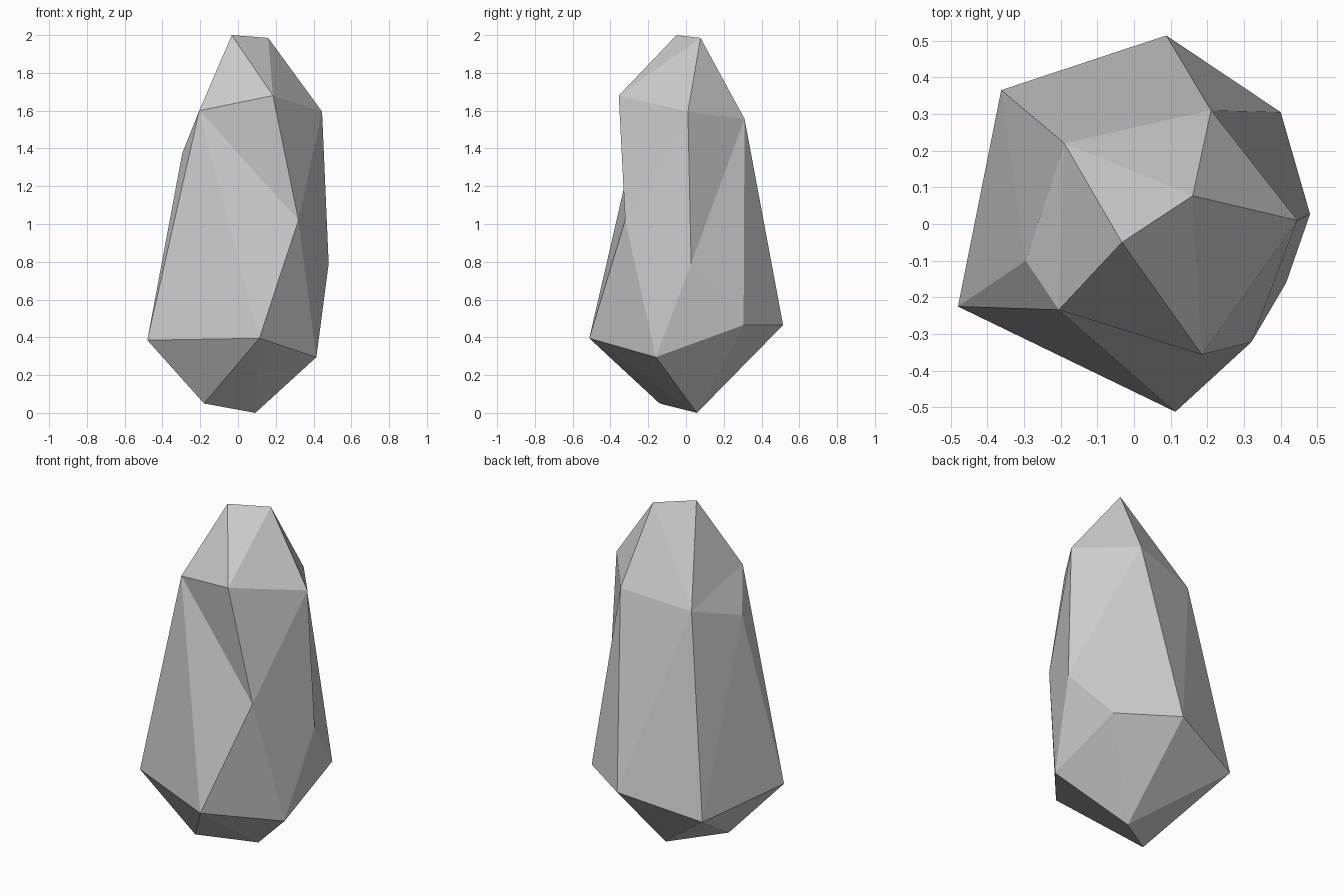
import bpy, bmesh

if "Cube" in bpy.data.objects:
    bpy.data.objects.remove(bpy.data.objects["Cube"])

# Corners of the stone, grouped by height
corners = {
    # tip
    "K": (0.16, 0.077, 1.985), "L": (-0.033, -0.05, 2.0),
    # shoulder
    "M": (0.185, -0.356, 1.68), "N": (-0.205, -0.234, 1.6), "I": (0.445, 0.01, 1.595),
    "J": (0.21, 0.31, 1.557), "P": (-0.19, 0.22, 1.49), "O": (-0.295, -0.10, 1.375),
    # waist
    "E": (0.32, -0.322, 1.02), "G": (0.48, 0.027, 0.79),
    # widest girdle
    "A": (0.088, 0.514, 0.465), "H": (0.40, 0.305, 0.465), "D": (0.113, -0.512, 0.395),
    "C": (-0.48, -0.225, 0.385), "B": (-0.362, 0.365, 0.352), "F": (0.415, -0.16, 0.295),
    # foot
    "Q": (0.092, 0.058, 0.0), "R": (-0.18, -0.14, 0.05),
}

bm = bmesh.new()
vert = {name: bm.verts.new(co) for name, co in corners.items()}


def fan(hub, rim):
    """Triangular facets from a hub corner to each neighbouring pair on its rim."""
    for a, b in zip(rim, rim[1:]):
        bm.faces.new((vert[hub], vert[a], vert[b]))


fan("K", "LPJIML")      # crown
fan("N", "MLPOCDEM")    # front left side
fan("G", "IJHFEI")      # right side
fan("Q", "RBAHFDR")     # underside
fan("B", "APOCR")       # back left side
fan("A", "HJP")         # back
fan("E", "MI")          # facets left between the fans
fan("D", "EF")
fan("D", "RC")

bmesh.ops.recalc_face_normals(bm, faces=bm.faces)
mesh = bpy.data.meshes.new("rock")
bm.to_mesh(mesh)
bm.free()
rock = bpy.data.objects.new("rock", mesh)
bpy.context.collection.objects.link(rock)
